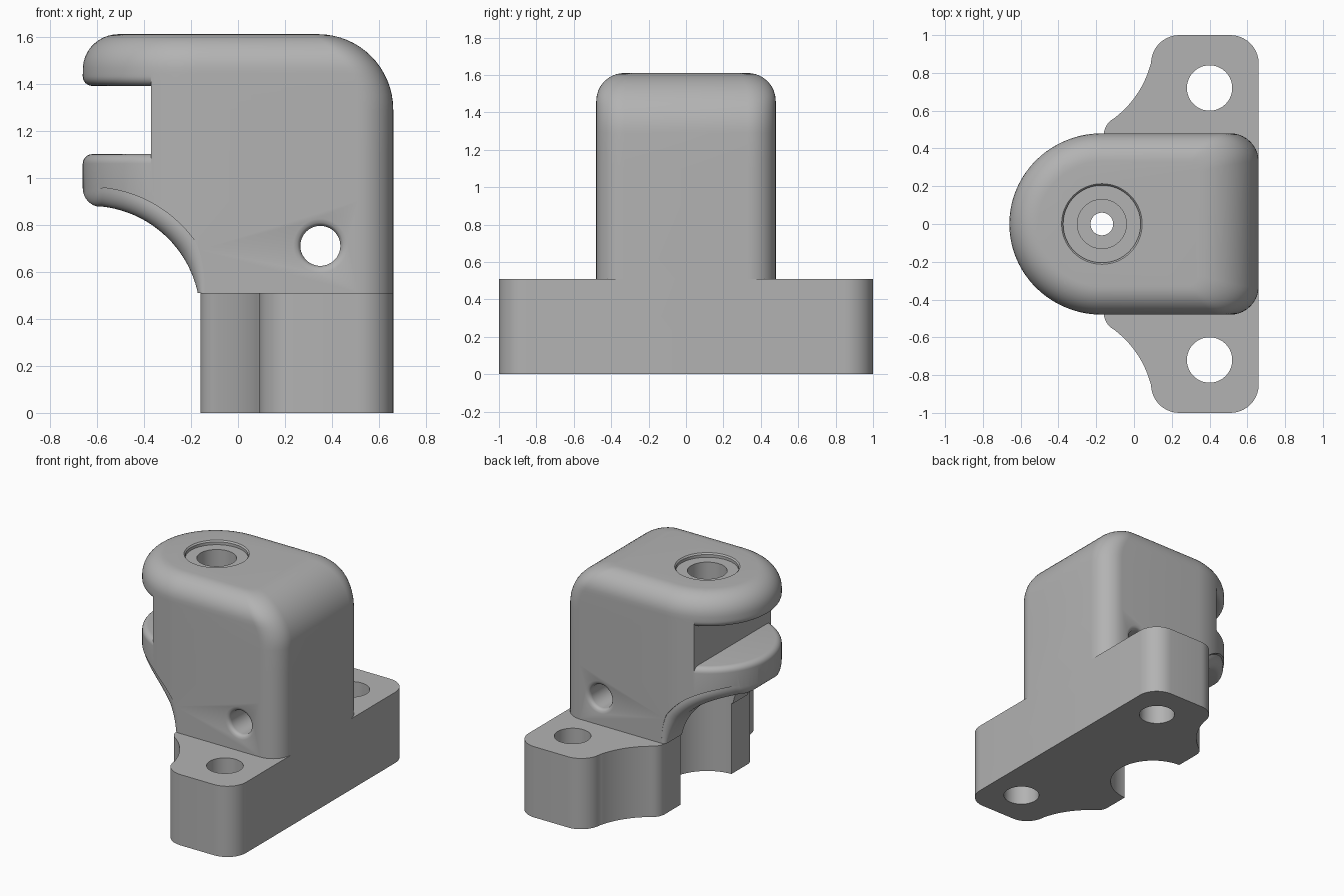
import bpy, bmesh
from math import sin, cos, pi, sqrt

cube = bpy.data.objects.get("Cube")
if cube:
    bpy.data.objects.remove(cube, do_unlink=True)

grey = bpy.data.materials.new("plain grey")
grey.use_nodes = True
grey.diffuse_color = (0.45, 0.45, 0.45, 1)
grey.node_tree.nodes["Principled BSDF"].inputs["Base Color"].default_value = (0.45, 0.45, 0.45, 1)

BOLT_X, HALF_W, NOSE_R, BACK_X = -0.17, 0.48, 0.49, 0.66
TOP, BASE_TOP, SLOT_LOW, SLOT_HIGH, SLOT_X = 1.61, 0.51, 1.10, 1.39, -0.37


def loft(name, rows):
    """Closed solid through rows of points, capped at both ends."""
    bm = bmesh.new()
    rings = [[bm.verts.new(p) for p in row] for row in rows]
    n = len(rings[0])
    for a, b in zip(rings, rings[1:]):
        for k in range(n):
            bm.faces.new((a[k], a[(k + 1) % n], b[(k + 1) % n], b[k]))
    bm.faces.new(rings[0])
    bm.faces.new(rings[-1])
    bmesh.ops.recalc_face_normals(bm, faces=bm.faces)
    mesh = bpy.data.meshes.new(name)
    bm.to_mesh(mesh)
    bm.free()
    mesh.materials.append(grey)
    obj = bpy.data.objects.new(name, mesh)
    bpy.context.collection.objects.link(obj)
    return obj


def lathe(name, profile, place, steps=64):
    """Round solid; place maps (across, across, along) to a point."""
    turn = [2 * pi * k / steps for k in range(steps)]
    return loft(name, [[place(r * cos(t), r * sin(t), h) for t in turn] for r, h in profile])


def box(name, x0, x1, z0, z1):
    return loft(name, [[(x0, y, z0), (x1, y, z0), (x1, y, z1), (x0, y, z1)] for y in (-1, 1)])


def combine(obj, other, operation):
    mod = obj.modifiers.new(operation, 'BOOLEAN')
    mod.operation, mod.solver, mod.object = operation, 'EXACT', other
    bpy.context.view_layer.objects.active = obj
    bpy.ops.object.modifier_apply(modifier=mod.name)


def remove(*objs):
    for o in objs:
        bpy.data.objects.remove(o, do_unlink=True)


def arc(cx, cy, r, a0, a1, n=10):
    return [(cx + r * cos(a), cy + r * sin(a))
            for a in [(a0 + (a1 - a0) * k / n) * pi / 180 for k in range(n + 1)]]


def inset(radius, height_past):
    """How far a rounded edge has moved in at a height past its start."""
    h = min(max(height_past, 0), radius)
    return radius - sqrt(radius * radius - h * h)


# Body outline: round nose towards -x, two rounded corners at the back
def body_row(z, low=None, low_r=0.04, high=TOP, high_r=0.15):
    i = inset(high_r, z - (high - high_r))
    j = inset(0.32, z - (TOP - 0.32))
    if low is not None:
        i += inset(low_r, low + low_r - z)
    c = 0.15 - 0.6 * i
    x, y = BACK_X - j - c, HALF_W - i - c
    half = arc(x, y, c, 0, 90) + arc(BOLT_X, 0, HALF_W - i, 90, 180, 28)[:-1]
    nose = [(BOLT_X + (px - BOLT_X) * (NOSE_R / HALF_W) if px < BOLT_X else px, py) for px, py in half]
    tip = [(BOLT_X - (HALF_W - i) * NOSE_R / HALF_W, 0)]
    return [(px, py, z) for px, py in nose + tip + [(px, -py) for px, py in reversed(nose)]]


steps = [sin(k * pi / 32) for k in range(17)]
round_top = [TOP - 0.32 + 0.32 * s for s in steps]
small = [0.04 * (1 - cos(k * pi / 12)) for k in range(7)]

column = loft("body", [body_row(z) for z in [BASE_TOP, 0.9, SLOT_LOW] + round_top])
upper = loft("upper_lip", [body_row(z, low=SLOT_HIGH)
                           for z in [SLOT_HIGH + s for s in small] + [z for z in round_top if z > 1.44]])
lower = loft("lower_lip", [body_row(z, high=SLOT_LOW, high_r=0.04)
                           for z in [0.75] + [SLOT_LOW - s for s in reversed(small)]])
front_space = box("front_cutter", -2, SLOT_X, 0, 2)
back_space = box("back_cutter", SLOT_X, 2, 0, 2)
combine(column, front_space, 'DIFFERENCE')
for lip in (upper, lower):
    combine(lip, back_space, 'DIFFERENCE')
    combine(column, lip, 'UNION')
remove(front_space, back_space, upper, lower)

# Arch under the nose, flared towards the sides so its edges come out rounded
AX, AZ, AR, FLARE = -0.63, 0.41, 0.47, 0.08
path = [(-0.16, 0.3, 0, 0, 0)]
for k in range(25):
    a = k * 84 / 24 * pi / 180
    path.append((AX + AR * cos(a), AZ + AR * sin(a), cos(a), sin(a), FLARE * min(1, a / 0.6)))
for k in range(1, 9):
    a = k * pi / 16
    path.append((-0.58 - 0.08 * sin(a), 0.955 - 0.08 * cos(a), 0, 1, FLARE * (1 - k / 8)))
path += [(-0.9, 0.955, 0, 0, 0), (-0.9, 0.3, 0, 0, 0)]


def arch_row(t, side, outside=False):
    row = []
    for x, z, nx, nz, f in path:
        dx = min(max((BOLT_X - x) / NOSE_R, 0), 0.98)
        w = HALF_W * sqrt(1 - dx * dx)
        y = 0.7 if outside else max(w - f + f * sin(t), 0.02 + 0.01 * t)
        off = f * (1 - cos(t))
        row.append((x + nx * off, side * y, z + nz * off))
    return row


turns = [k * pi / 16 for k in range(9)]
half = [arch_row(t, 1) for t in turns] + [arch_row(pi / 2, 1, True)]
mirror = [[(x, -y, z) for x, y, z in row] for row in reversed(half)]
arch = loft("arch_cutter", mirror + half)
combine(column, arch, 'DIFFERENCE')
remove(arch)

# Mounting base: two ears joined by a waist
ear = (arc(0.51, 0.85, 0.15, 0, 90) + arc(0.24, 0.85, 0.15, 90, 180)
       + arc(-0.42, 0.98, 0.525, -15, -55, 16) + arc(-0.06, 0.47, 0.10, 125, 180, 8))
plan = ear + [(x, -y) for x, y in reversed(ear)]
base = loft("base", [[(x, y, z) for x, y in plan] for z in (0, BASE_TOP)])
combine(column, base, 'UNION')
remove(base)

# Holes: ear bolts, cross pin, stepped nose bolt and the round relief below it
cutters = [lathe("ear_hole", [(0.12, -0.1), (0.12, 0.7)],
                 lambda a, b, h, s=s: (0.4 + a, s * 0.72 + b, h)) for s in (-1, 1)]
lip = [(0.085 + inset(0.03, k * 0.005), 0.45 + k * 0.005) for k in range(7)]
pin = [(r, -h) for r, h in reversed(lip)] + lip
pin = [(pin[0][0], -0.6)] + pin + [(pin[-1][0], 0.6)]
cutters.append(lathe("pin_hole", pin, lambda a, b, h: (0.35 + a, h, 0.71 + b)))
bolt = [(0.06, 0.6), (0.06, 1.25), (0.13, 1.25), (0.13, 1.58), (0.205, 1.58), (0.205, 1.6), (0.215, 1.612), (0.215, 1.7)]
cutters.append(lathe("bolt_hole", bolt, lambda a, b, h: (BOLT_X + a, b, h)))
cutters.append(lathe("relief", [(0.29, -0.1), (0.29, 0.85)], lambda a, b, h: (BOLT_X + a, b, h)))
for c in cutters:
    combine(column, c, 'DIFFERENCE')
remove(*cutters)

column.name = "bracket_body"
bpy.ops.object.select_all(action='DESELECT')
column.select_set(True)
bpy.context.view_layer.objects.active = column
bpy.ops.object.shade_smooth_by_angle(angle=0.6)
